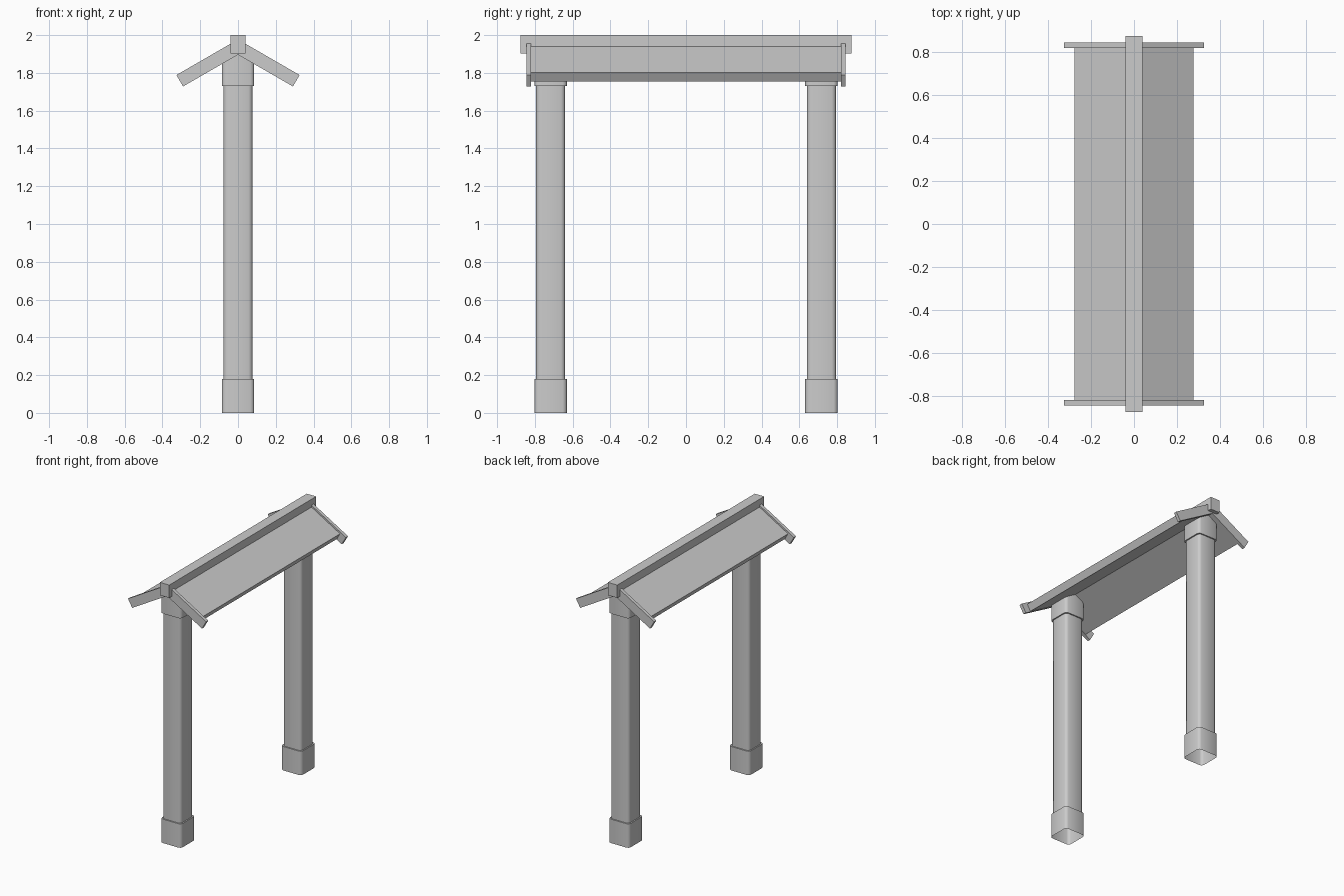
import bpy
import bmesh
from math import cos, sin, tan, pi, radians

cube = bpy.data.objects.get("Cube")
if cube:
    bpy.data.objects.remove(cube, do_unlink=True)

grey = bpy.data.materials.new("plain grey")
grey.use_nodes = True
colour = (0.6, 0.6, 0.6, 1)
grey.diffuse_color = colour
grey.node_tree.nodes["Principled BSDF"].inputs["Base Color"].default_value = colour

PITCH = radians(30)
POST_Y = 0.717


def finish(name, bm, smooth=False):
    mesh = bpy.data.meshes.new(name)
    bm.to_mesh(mesh)
    bm.free()
    mesh.materials.append(grey)
    obj = bpy.data.objects.new(name, mesh)
    bpy.context.collection.objects.link(obj)
    if smooth:
        bpy.ops.object.select_all(action='DESELECT')
        obj.select_set(True)
        bpy.context.view_layer.objects.active = obj
        bpy.ops.object.shade_smooth_by_angle(angle=radians(50))
    return obj


def rounded_square(half, radius=0.021, steps=2):
    """Counter-clockwise outline of a square with rounded corners."""
    points = []
    for corner in range(4):
        mid = pi / 4 + corner * pi / 2
        cx = (half - radius) * (1 if cos(mid) > 0 else -1)
        cy = (half - radius) * (1 if sin(mid) > 0 else -1)
        for i in range(steps + 1):
            a = corner * pi / 2 + i * pi / 2 / steps
            points.append((cx + radius * cos(a), cy + radius * sin(a)))
    return points


def post_part(name, y, half, z0, z1, bottom=False, top=False):
    bm = bmesh.new()
    outline = rounded_square(half)
    low, high = [[bm.verts.new((px, y + py, z)) for px, py in outline] for z in (z0, z1)]
    n = len(outline)
    for i in range(n):
        j = (i + 1) % n
        bm.faces.new((low[i], low[j], high[j], high[i]))
    if bottom:
        bm.faces.new(low[::-1])
    if top:
        bm.faces.new(high)
    finish(name, bm, smooth=True)


def extrude_section(name, section, y0, y1):
    """Closed prism along y from an x-z outline."""
    bm = bmesh.new()
    face = bm.faces.new([bm.verts.new((x, y0, z)) for x, z in section])
    result = bmesh.ops.extrude_face_region(bm, geom=[face])
    moved = [v for v in result["geom"] if isinstance(v, bmesh.types.BMVert)]
    bmesh.ops.translate(bm, verts=moved, vec=(0, y1 - y0, 0))
    bmesh.ops.recalc_face_normals(bm, faces=bm.faces)
    finish(name, bm)


def sloped(side, ridge, reach, thick):
    """Outline of one sloping half of the gable, cut upright at the ridge."""
    eave = ridge - reach * tan(PITCH)
    return [(0, ridge),
            (side * reach, eave),
            (side * (reach - thick * sin(PITCH)), eave - thick * cos(PITCH)),
            (0, ridge - thick / cos(PITCH))]


# Posts: open-bottomed foot, shaft and cap
for place, y in (("front", -POST_Y), ("back", POST_Y)):
    post_part(place + "_post_foot", y, 0.086, 0, 0.18, top=True)
    post_part(place + "_post_shaft", y, 0.0765, 0.18, 1.73)
    post_part(place + "_post_cap", y, 0.086, 1.73, 1.9, bottom=True, top=True)

# Roof slopes and the boards closing each gable end
for place, side in (("left", 1), ("right", -1)):
    extrude_section(place + "_roof_slope", sloped(side, 1.963, 0.277, 0.055), -0.82, 0.82)
    for end, y in (("front", -0.845), ("back", 0.82)):
        extrude_section(f"{end}_{place}_gable_board",
                        sloped(side, 1.977, 0.326, 0.07), y, y + 0.025)

# Ridge beam
w = 0.039
extrude_section("ridge_beam", [(-w, 1.903), (w, 1.903), (w, 2), (-w, 2)], -0.875, 0.875)
